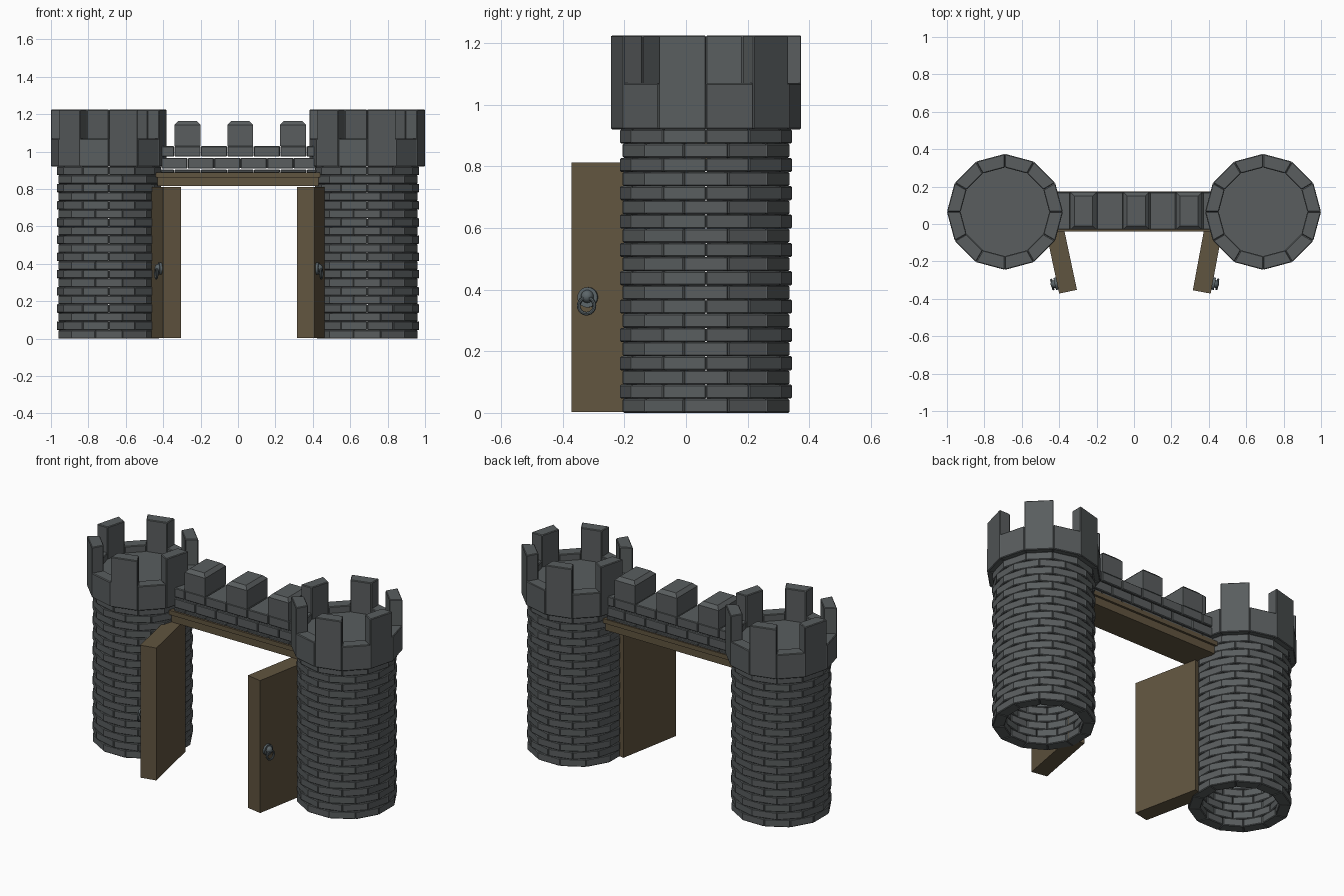
import bpy, bmesh, math
from mathutils import Matrix, Vector

if "Cube" in bpy.data.objects:
    bpy.data.objects.remove(bpy.data.objects["Cube"])


def material(name, r, g, b):
    m = bpy.data.materials.new(name)
    m.diffuse_color = (r, g, b, 1)
    m.use_nodes = True
    m.node_tree.nodes["Principled BSDF"].inputs["Base Color"].default_value = m.diffuse_color
    return m


STONE = material("dark stone", 0.100, 0.110, 0.113)
WOOD = material("brown wood", 0.118, 0.089, 0.050)
METAL = material("grey metal", 0.105, 0.130, 0.140)
TAU = math.tau
CY = 0.065          # depth position of the towers


def finish(bm, name, mat, bevel=0.0):
    bmesh.ops.recalc_face_normals(bm, faces=bm.faces)
    me = bpy.data.meshes.new(name)
    bm.to_mesh(me)
    bm.free()
    me.materials.append(mat)
    ob = bpy.data.objects.new(name, me)
    bpy.context.collection.objects.link(ob)
    if bevel:
        mod = ob.modifiers.new("worn edges", 'BEVEL')
        mod.width = bevel
        mod.segments = 1
    return ob


def wedge(bm, a0, a1, r0, r1, z0, z1):
    """One block of a ring, flat between two angles."""
    vs = []
    for z in (z0, z1):
        for r, a in ((r0, a0), (r1, a0), (r1, a1), (r0, a1)):
            vs.append(bm.verts.new((r * math.cos(a), r * math.sin(a), z)))
    for f in ((0, 3, 2, 1), (4, 5, 6, 7), (0, 1, 5, 4),
              (1, 2, 6, 5), (2, 3, 7, 6), (3, 0, 4, 7)):
        bm.faces.new([vs[i] for i in f])


def box(bm, x0, x1, y0, y1, z0, z1):
    size = Vector((x1 - x0, y1 - y0, z1 - z0))
    mid = Vector((x0 + x1, y0 + y1, z0 + z1)) / 2
    m = Matrix.Translation(mid) @ Matrix.Diagonal(size).to_4x4()
    return bmesh.ops.create_cube(bm, size=1, matrix=m)['verts']


# Towers: staggered brick rings, battlement blocks, floor
ROWS, SIDES, STEP = 20, 12, TAU / 12
H = 0.92 / ROWS
for label, cx in (("left", -0.69), ("right", 0.69)):
    bm = bmesh.new()
    for row in range(ROWS):
        shift = STEP / 2 if row % 2 == 0 else 0
        for k in range(SIDES):
            a = k * STEP + shift
            wedge(bm, a, a + STEP, 0.213, 0.28, row * H, (row + 1) * H)
    ob = finish(bm, label + "_tower_bricks", STONE, 0.004)
    ob.location = (cx, CY, 0)

    bm = bmesh.new()
    for k in range(SIDES):
        top = 1.225 if k % 2 else 1.07
        wedge(bm, k * STEP, (k + 1) * STEP, 0.237, 0.31, 0.92, top)
    ob = finish(bm, label + "_tower_battlements", STONE, 0.004)
    ob.location = (cx, CY, 0)

    bm = bmesh.new()
    bmesh.ops.create_cone(bm, cap_ends=True, segments=SIDES, radius1=0.24,
                          radius2=0.24, depth=0.03,
                          matrix=Matrix.Translation((cx, CY, 1.015)))
    finish(bm, label + "_tower_floor", STONE)

# Wooden lintel in two layers
bm = bmesh.new()
box(bm, -0.43, 0.43, -0.028, 0.162, 0.815, 0.862)
finish(bm, "lower_lintel", WOOD)
bm = bmesh.new()
box(bm, -0.44, 0.44, -0.04, 0.175, 0.862, 0.889)
finish(bm, "upper_lintel", WOOD)

# Bridge wall: three staggered brick courses with thin gaps
W, X0, X1 = 0.1415, -0.415, 0.42
bm = bmesh.new()
for z0, z1, start in ((0.887, 0.904, -0.482), (0.909, 0.966, -0.411),
                      (0.973, 1.03, -0.482)):
    for i in range(7):
        a, b = max(start + i * W, X0), min(start + (i + 1) * W, X1)
        if b - a > 0.02:
            box(bm, a + 0.001, b - 0.001, -0.03, 0.17, z0, z1)
finish(bm, "bridge_bricks", STONE, 0.004)

# Bridge merlons with chamfered tops
bm = bmesh.new()
for cx in (-0.27, 0.012, 0.294):
    vs = box(bm, cx - 0.069, cx + 0.069, -0.03, 0.17, 1.03, 1.163)
    tops = {e for v in vs for e in v.link_edges
            if all(w.co.z > 1.1 for w in e.verts)}
    bmesh.ops.bevel(bm, geom=list(tops), offset=0.02, segments=1,
                    affect='EDGES')
finish(bm, "bridge_merlons", STONE)

# Open doors, each with a knob and ring on its outer face
for label, s, px, deg in (("left", 1, -0.40, 12), ("right", -1, 0.41, 10.5)):
    ang = s * math.radians(deg)
    M = Matrix.Translation((px, -0.372, 0)) @ Matrix.Rotation(ang, 4, 'Z')
    bm = bmesh.new()
    box(bm, min(0, s * 0.097), max(0, s * 0.097), 0, 0.41, 0.003, 0.812)
    ob = finish(bm, label + "_door", WOOD)
    ob.matrix_world = M

    turn = Matrix.Rotation(math.pi / 2, 4, 'Y')
    bm = bmesh.new()
    bmesh.ops.create_cone(bm, cap_ends=True, segments=20, radius1=0.033,
                          radius2=0.033, depth=0.014,
                          matrix=Matrix.Translation((-s * 0.006, 0.055, 0.375)) @ turn)
    bmesh.ops.create_uvsphere(bm, u_segments=16, v_segments=8, radius=0.021,
                              matrix=Matrix.Translation((-s * 0.014, 0.055, 0.378)))
    knob = finish(bm, label + "_door_knob", METAL)
    knob.matrix_world = M

    bpy.ops.mesh.primitive_torus_add(
        major_segments=24, minor_segments=8, major_radius=0.026,
        minor_radius=0.006, location=M @ Vector((-s * 0.026, 0.055, 0.348)),
        rotation=(0, math.pi / 2, ang))
    ring = bpy.context.object
    ring.name = label + "_door_ring"
    ring.data.materials.append(METAL)

    # smooth the round metal parts
    for ob in (knob, ring):
        bpy.ops.object.select_all(action='DESELECT')
        ob.select_set(True)
        bpy.context.view_layer.objects.active = ob
        bpy.ops.object.shade_smooth_by_angle(angle=math.radians(40))
